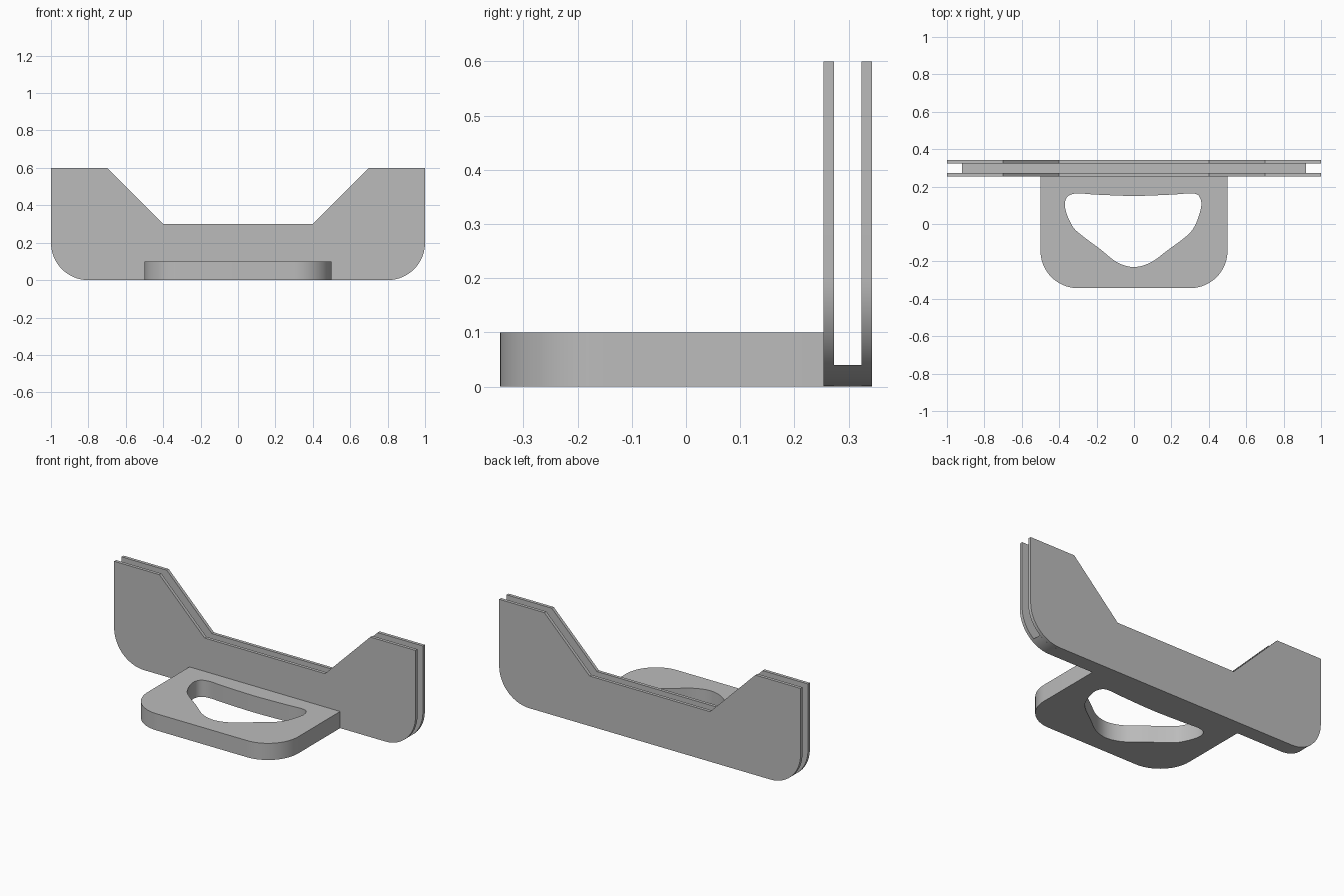
import bpy, bmesh
from math import sin, cos, pi, asin
from mathutils import Vector, Matrix

cube = bpy.data.objects.get("Cube")
if cube:
    bpy.data.objects.remove(cube, do_unlink=True)

grey = bpy.data.materials.new("plain grey")
grey.use_nodes = True
colour = (0.5, 0.5, 0.5, 1)
grey.diffuse_color = colour
grey.node_tree.nodes["Principled BSDF"].inputs["Base Color"].default_value = colour


def arc(cx, cy, r, start, end, steps=20):
    """Points on a circular arc."""
    angles = [start + (end - start) * i / steps for i in range(steps + 1)]
    return [(cx + r * cos(a), cy + r * sin(a)) for a in angles]


def mirrored(right):
    """Close a right-hand outline with its mirror image."""
    return right + [(-x, y) for x, y in reversed(right)]


def smooth_loop(pts, steps=8):
    """Closed Catmull-Rom curve through the points."""
    pts = [Vector(p) for p in pts]
    n, out = len(pts), []
    for i in range(n):
        a, b, c, d = (pts[(i + k - 1) % n] for k in range(4))
        for s in range(steps):
            t = s / steps
            out.append(tuple(0.5 * (2 * b + (c - a) * t + (2 * a - 5 * b + 4 * c - d) * t * t
                                    + (3 * b - a - 3 * c + d) * t ** 3)))
    return out


def prism(name, loops, depth, matrix):
    """Extrude a flat outline (further loops are holes) along its normal."""
    bm = bmesh.new()
    edges = []
    for loop in loops:
        verts = [bm.verts.new((x, y, 0)) for x, y in loop]
        edges += [bm.edges.new((v, verts[i - 1])) for i, v in enumerate(verts)]
    bmesh.ops.triangle_fill(bm, edges=edges, use_beauty=True, use_dissolve=False)
    ext = bmesh.ops.extrude_face_region(bm, geom=bm.faces[:])
    top = [g for g in ext["geom"] if isinstance(g, bmesh.types.BMVert)]
    bmesh.ops.translate(bm, verts=top, vec=(0, 0, depth))
    bmesh.ops.transform(bm, matrix=matrix, verts=bm.verts[:])
    bmesh.ops.recalc_face_normals(bm, faces=bm.faces[:])
    mesh = bpy.data.meshes.new(name)
    bm.to_mesh(mesh)
    bm.free()
    mesh.materials.append(grey)
    obj = bpy.data.objects.new(name, mesh)
    bpy.context.collection.objects.link(obj)
    bpy.ops.object.select_all(action="DESELECT")
    obj.select_set(True)
    bpy.context.view_layer.objects.active = obj
    bpy.ops.object.shade_smooth_by_angle(angle=pi / 6)
    return obj


def upright(back):
    """Stand an outline up in x and z, with its depth running forward."""
    return Matrix.Translation((0, back, 0)) @ Matrix.Rotation(pi / 2, 4, "X")


radius, wall, floor = 0.2, 0.019, 0.04
front, back = 0.254, 0.343

# Two upright plates with a lowered middle and round lower corners
plate = mirrored(arc(1 - radius, radius, radius, -pi / 2, 0)
                 + [(1, 0.6), (0.7, 0.6), (0.4, 0.3)])
prism("front_plate", [plate], wall, upright(front + wall))
prism("back_plate", [plate], wall, upright(back))

# Floor of the slot, following the round corners
end = -asin((radius - floor) / radius)
strip = mirrored(arc(1 - radius, radius, radius, -pi / 2, end, 12))
prism("slot_floor", [strip], back - front - 2 * wall, upright(back - wall))

# Flat tab with round front corners and a shaped opening
tab = mirrored(arc(0.3, -back + radius, radius, -pi / 2, 0) + [(0.5, front)])
opening = smooth_loop([
    (0, -0.23), (0.09, -0.205), (0.18, -0.14), (0.28, -0.065), (0.325, -0.01),
    (0.357, 0.08), (0.355, 0.135), (0.32, 0.163), (0.2, 0.157), (0, 0.15),
    (-0.2, 0.157), (-0.31, 0.163), (-0.36, 0.14), (-0.367, 0.08), (-0.33, -0.01),
    (-0.28, -0.06), (-0.18, -0.135), (-0.09, -0.205)])
prism("tab", [tab, opening], 0.1, Matrix.Identity(4))
